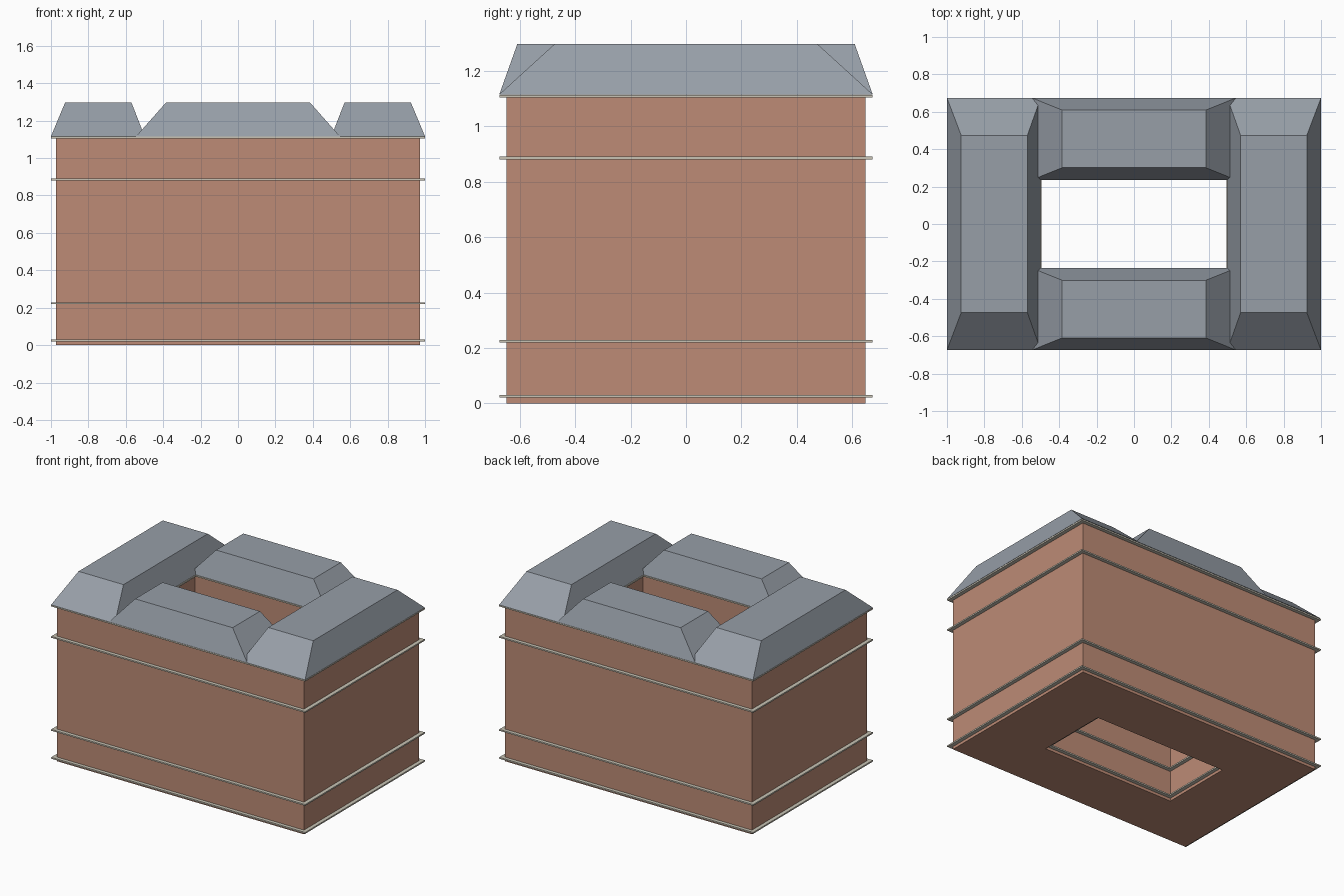
import bpy
import bmesh

cube = bpy.data.objects.get("Cube")
if cube:
    bpy.data.objects.remove(cube, do_unlink=True)


def material(name, color):
    mat = bpy.data.materials.new(name)
    mat.use_nodes = True
    mat.diffuse_color = (*color, 1)
    mat.node_tree.nodes["Principled BSDF"].inputs["Base Color"].default_value = (*color, 1)
    return mat


brick = material("terracotta brick", (0.51, 0.26, 0.18))
slate = material("blue grey slate", (0.31, 0.345, 0.39))
stone = material("pale stone", (0.58, 0.55, 0.46))


def finish(name, bm, mat):
    bmesh.ops.recalc_face_normals(bm, faces=bm.faces)
    mesh = bpy.data.meshes.new(name)
    bm.to_mesh(mesh)
    bm.free()
    mesh.materials.append(mat)
    obj = bpy.data.objects.new(name, mesh)
    bpy.context.collection.objects.link(obj)
    return obj


def rectangle(bm, x0, x1, y0, y1, z):
    return [bm.verts.new((x, y, z)) for x, y in ((x0, y0), (x1, y0), (x1, y1), (x0, y1))]


def bridge(bm, a, b):
    for i in range(4):
        j = (i + 1) % 4
        bm.faces.new((a[i], a[j], b[j], b[i]))


def court_ring(name, outer, inner, z0, z1, mat):
    """Rectangular ring around the courtyard, from half sizes."""
    bm = bmesh.new()
    loops = [rectangle(bm, -x, x, -y, y, z)
             for (x, y), z in ((outer, z0), (outer, z1), (inner, z1), (inner, z0))]
    for i in range(4):
        bridge(bm, loops[i], loops[(i + 1) % 4])
    return finish(name, bm, mat)


def hipped_roof(name, base, top):
    """Flat-topped roof block with four sloping sides."""
    bm = bmesh.new()
    low = rectangle(bm, *base, ROOF_BASE)
    high = rectangle(bm, *top, ROOF_TOP)
    bridge(bm, low, high)
    bm.faces.new(low)
    bm.faces.new(high)
    return finish(name, bm, slate)


ROOF_BASE, ROOF_TOP = 1.116, 1.298

# Brick walls around the open courtyard
court_ring("walls", (0.973, 0.648), (0.522, 0.26), 0, 1.106, brick)

# Thin stone courses, projecting outside and into the courtyard
for name, z in (("base", 0.02), ("lower", 0.219), ("upper", 0.881), ("eaves", 1.104)):
    court_ring(name + "_course", (1.0, 0.673), (0.495, 0.235), z, z + 0.01, stone)

# Side and cross roofs, whose ends run into each other
for side, s in (("left", 1), ("right", -1)):
    hipped_roof(side + "_roof",
                (*sorted((s * 0.499, s * 1.0)), -0.674, 0.674),
                (*sorted((s * 0.57, s * 0.924)), -0.474, 0.474))
for side, s in (("back", 1), ("front", -1)):
    hipped_roof(side + "_roof",
                (-0.545, 0.545, *sorted((s * 0.236, s * 0.674))),
                (-0.384, 0.384, *sorted((s * 0.301, s * 0.609))))
